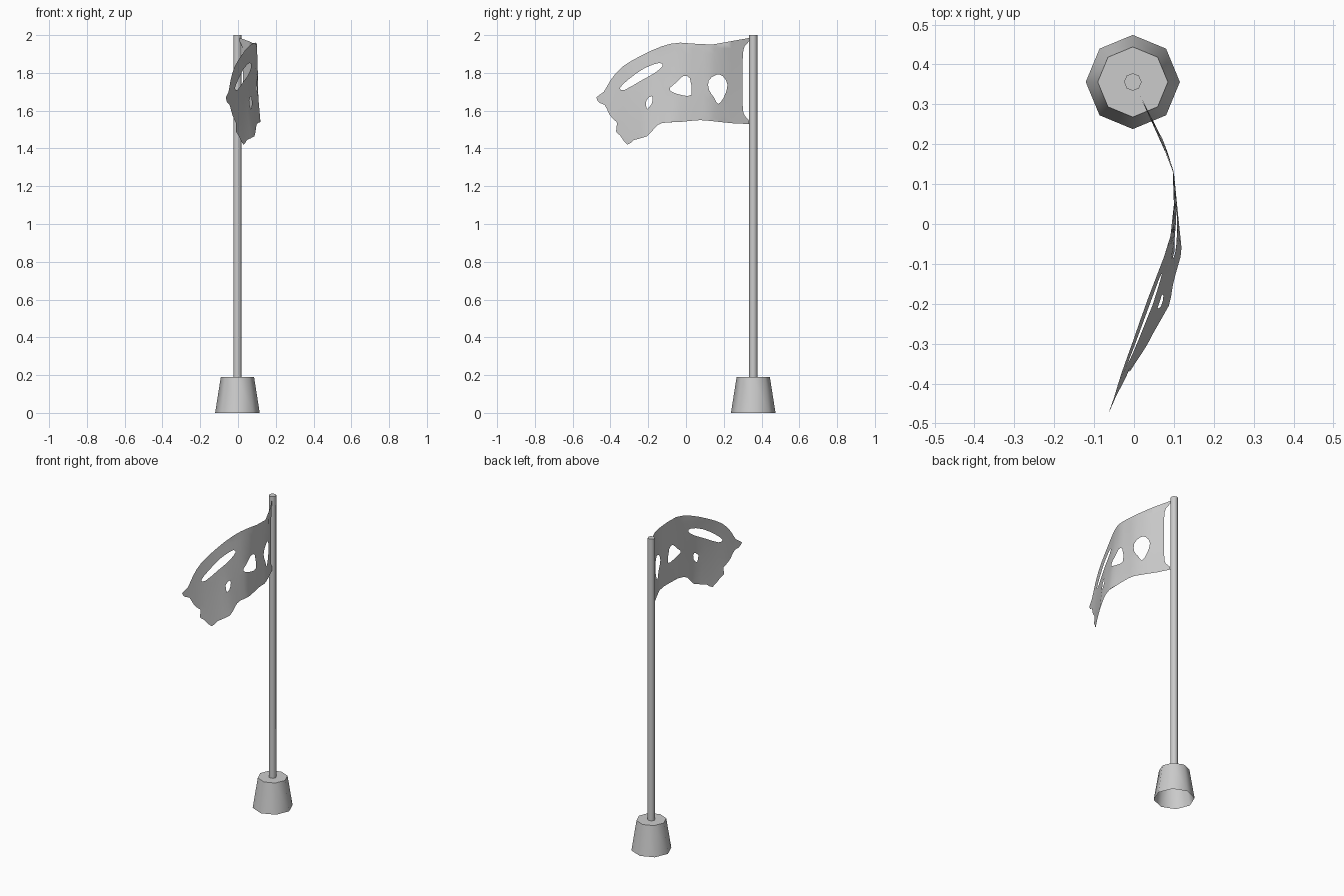
import bpy, bmesh, math
from mathutils import Vector
from mathutils.geometry import delaunay_2d_cdt

if "Cube" in bpy.data.objects:
    bpy.data.objects.remove(bpy.data.objects["Cube"])

PX, PY = -0.003, 0.356


def smooth(ob, angle):
    bpy.ops.object.select_all(action='DESELECT')
    ob.select_set(True)
    bpy.context.view_layer.objects.active = ob
    bpy.ops.object.shade_smooth_by_angle(angle=math.radians(angle))


def frustum(name, r1, r2, z0, z1):
    bpy.ops.mesh.primitive_cone_add(vertices=8, radius1=r1, radius2=r2, depth=z1 - z0,
                                    location=(PX, PY, (z0 + z1) / 2))
    ob = bpy.context.object
    ob.name = name
    # underside is open
    bm = bmesh.new()
    bm.from_mesh(ob.data)
    bmesh.ops.delete(bm, geom=[f for f in bm.faces if f.normal.z < -0.9], context='FACES_ONLY')
    bm.to_mesh(ob.data)
    bm.free()
    smooth(ob, 50)


# weighted foot and pole
frustum("base", 0.118, 0.088, 0.0, 0.19)
frustum("pole", 0.022, 0.022, 0.19, 2.0)

# flag outline and torn holes, seen from the side (y, z)
outline = [(.335, 1.985), (.14, 1.95), (-.03, 1.96), (-.13, 1.94), (-.24, 1.89), (-.34, 1.83),
           (-.40, 1.76), (-.435, 1.70), (-.475, 1.67), (-.455, 1.64), (-.43, 1.63), (-.405, 1.58),
           (-.38, 1.55), (-.365, 1.535), (-.37, 1.49), (-.35, 1.47), (-.31, 1.42), (-.275, 1.445),
           (-.205, 1.465), (-.165, 1.51), (-.125, 1.535), (-.03, 1.54), (.075, 1.55), (.18, 1.54),
           (.335, 1.53), (.31, 1.575), (.30, 1.63), (.30, 1.87), (.31, 1.94)]
holes = [
    [(-.35, 1.72), (-.305, 1.765), (-.22, 1.825), (-.14, 1.853), (-.125, 1.835), (-.165, 1.80),
     (-.245, 1.755), (-.325, 1.71)],
    [(-.085, 1.72), (-.05, 1.75), (-.015, 1.783), (.02, 1.772), (.03, 1.685), (-.02, 1.682),
     (-.075, 1.70)],
    [(.12, 1.76), (.16, 1.79), (.195, 1.783), (.22, 1.735), (.20, 1.67), (.17, 1.635),
     (.148, 1.67), (.122, 1.71)],
    [(-.21, 1.655), (-.18, 1.677), (-.18, 1.64), (-.207, 1.608)]]

# cloth sway: y, top z, top x, bottom z, bottom x
sway = [(.34, 1.985, .006, 1.53, .006), (.2, 1.96, .078, 1.54, .07), (.13, 1.95, .10, 1.54, .10),
        (0, 1.96, .10, 1.54, .113), (-.07, 1.95, .08, 1.54, .12), (-.2, 1.91, .03, 1.47, .09),
        (-.3, 1.86, -.005, 1.42, .035), (-.37, 1.80, -.03, 1.48, -.01),
        (-.48, 1.67, -.066, 1.64, -.066)]


def sway_x(y, z):
    for a, b in zip(sway, sway[1:]):
        if y >= b[0] or b is sway[-1]:
            t = (a[0] - y) / (a[0] - b[0])
            zt, xt, zb, xb = (p + (q - p) * t for p, q in zip(a[1:], b[1:]))
            v = min(1, max(0, (zt - z) / (zt - zb)))
            return xt + (xb - xt) * v


def refine(loop):
    out, n = [], len(loop)
    for i in range(n):
        p = [Vector(loop[(i + k) % n]) for k in (-1, 0, 1, 2)]
        out += [p[1], (9 * (p[1] + p[2]) - p[0] - p[3]) / 16]
    return out


def inside(pt, loops):
    hit = False
    for lp in loops:
        for a, b in zip(lp, lp[1:] + lp[:1]):
            if (a.y > pt.y) != (b.y > pt.y):
                if pt.x < a.x + (pt.y - a.y) * (b.x - a.x) / (b.y - a.y):
                    hit = not hit
    return hit


# triangulate the sheet with its tears, then bend it
loops = [refine(lp) for lp in [outline] + holes]
pts, edges = [], []
for lp in loops:
    s, n = len(pts), len(lp)
    pts += lp
    edges += [(s + i, s + (i + 1) % n) for i in range(n)]
border = list(pts)
for i in range(28):
    for j in range(20):
        p = Vector((-.48 + i * .03, 1.42 + j * .03))
        if inside(p, loops) and min((p - q).length for q in border) > .012:
            pts.append(p)
co, _, tris, *_ = delaunay_2d_cdt(pts, edges, [], 0, 1e-5)
faces = [t for t in tris if inside(sum((co[i] for i in t), Vector((0, 0))) / len(t), loops)]
me = bpy.data.meshes.new("flag")
me.from_pydata([(sway_x(c.x, c.y), c.x, c.y) for c in co], [], faces)
flag = bpy.data.objects.new("flag", me)
bpy.context.collection.objects.link(flag)
bm = bmesh.new()
bm.from_mesh(me)
bmesh.ops.delete(bm, geom=[v for v in bm.verts if not v.link_faces], context='VERTS')
bm.to_mesh(me)
bm.free()
smooth(flag, 60)
